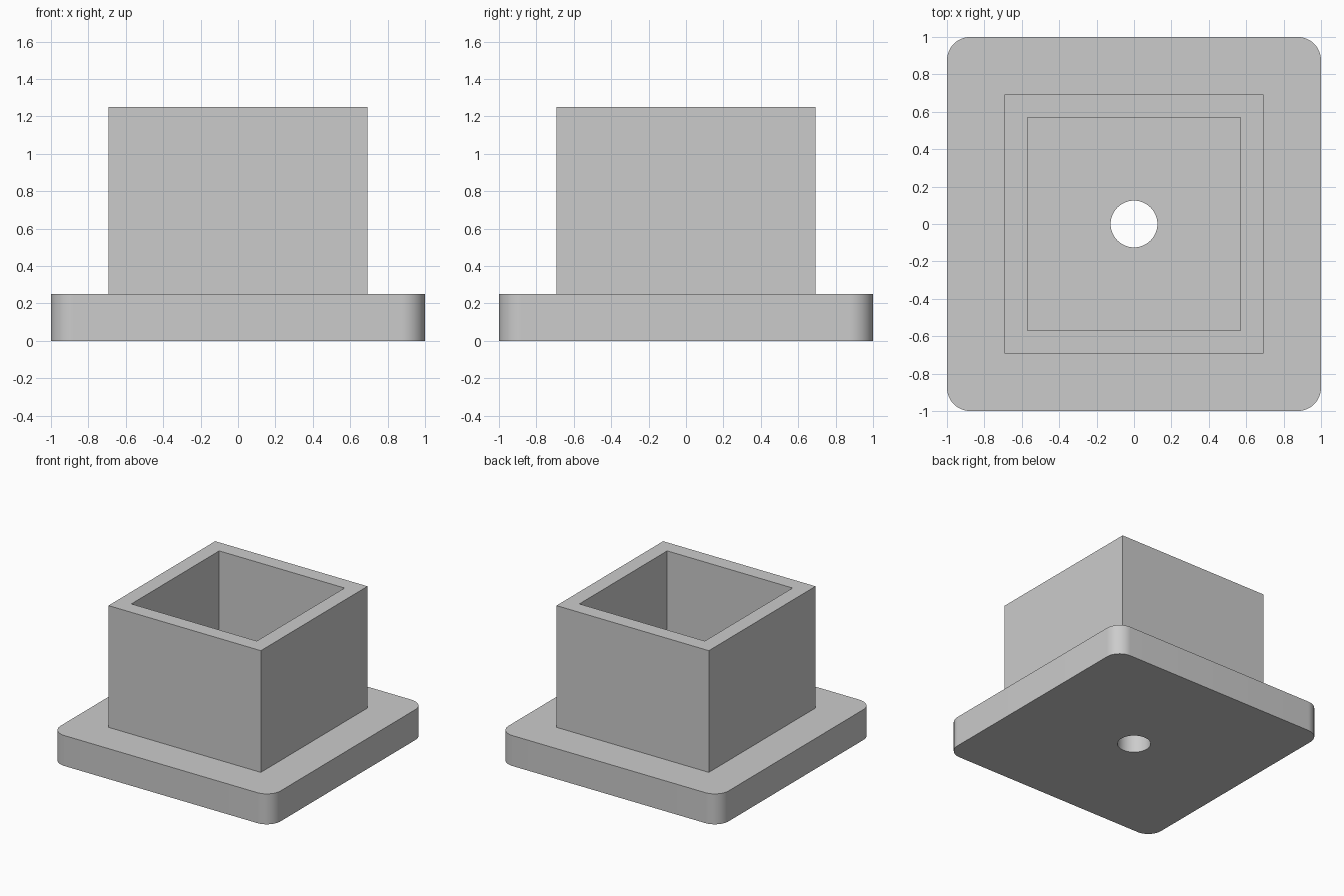
import bpy
import bmesh
from math import cos, sin, pi

cube = bpy.data.objects.get("Cube")
if cube:
    bpy.data.objects.remove(cube, do_unlink=True)

grey = bpy.data.materials.new("plain grey")
grey.use_nodes = True
grey.diffuse_color = (0.6, 0.6, 0.6, 1)
grey.node_tree.nodes["Principled BSDF"].inputs["Base Color"].default_value = grey.diffuse_color


def outline(half, radius, z, steps):
    """Counter-clockwise square with rounded corners; a circle when radius equals half."""
    points = []
    for corner, (sx, sy) in enumerate([(1, 1), (-1, 1), (-1, -1), (1, -1)]):
        for k in range(steps + 1):
            angle = (corner + k / max(steps, 1)) * pi / 2
            points.append((sx * (half - radius) + radius * cos(angle),
                           sy * (half - radius) + radius * sin(angle), z))
    return points


def loft(name, sections, closed=False):
    """Skin a surface through matching outlines."""
    bm = bmesh.new()
    rings = [[bm.verts.new(p) for p in section] for section in sections]
    if closed:
        rings.append(rings[0])
    for a, b in zip(rings, rings[1:]):
        for i in range(len(a)):
            j = (i + 1) % len(a)
            bm.faces.new((a[i], a[j], b[j], b[i]))
    bmesh.ops.remove_doubles(bm, verts=bm.verts, dist=1e-5)
    mesh = bpy.data.meshes.new(name)
    bm.to_mesh(mesh)
    bm.free()
    mesh.materials.append(grey)
    obj = bpy.data.objects.new(name, mesh)
    bpy.context.collection.objects.link(obj)
    return obj


plate_top, rim_top = 0.25, 1.25
corner_radius = hole_radius = 0.125
outer_half, inner_half = 0.6925, 0.57

# Base plate with rounded corners and a round through hole
base_plate = loft("base_plate", [
    outline(hole_radius, hole_radius, 0, 16),
    outline(1, corner_radius, 0, 16),
    outline(1, corner_radius, plate_top, 16),
    outline(hole_radius, hole_radius, plate_top, 16),
], closed=True)

# Square open-topped socket standing on the plate
loft("square_socket", [
    outline(outer_half, 0, plate_top, 0),
    outline(outer_half, 0, rim_top, 0),
    outline(inner_half, 0, rim_top, 0),
    outline(inner_half, 0, plate_top, 0),
])

# Smooth the rounded corners and hole, keeping the edges sharp
bpy.ops.object.select_all(action="DESELECT")
base_plate.select_set(True)
bpy.context.view_layer.objects.active = base_plate
bpy.ops.object.shade_smooth_by_angle(angle=pi / 6)
